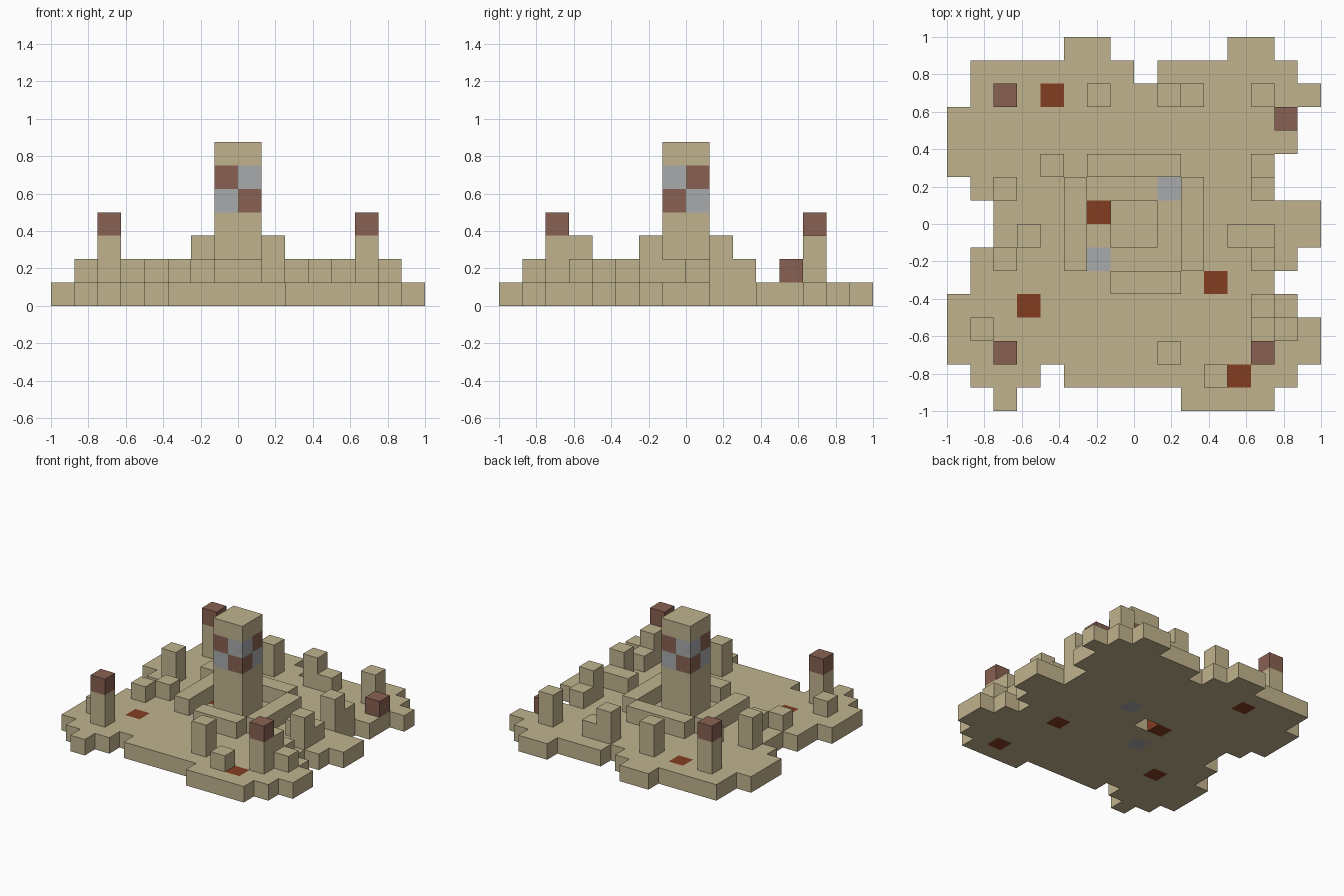
import bpy, bmesh
from mathutils import Vector

cube = bpy.data.objects.get("Cube")
if cube:
    bpy.data.objects.remove(cube)

CELL = 0.125
SAND, CLAY, RUST, STONE = range(4)


def material(name, rgb):
    mat = bpy.data.materials.new(name)
    mat.use_nodes = True
    mat.diffuse_color = (*rgb, 1)
    mat.node_tree.nodes["Principled BSDF"].inputs["Base Color"].default_value = (*rgb, 1)
    return mat


MATS = [material("sand", (0.53, 0.45, 0.27)), material("clay_brown", (0.25, 0.12, 0.085)),
        material("rust", (0.23, 0.048, 0.015)), material("grey_stone", (0.39, 0.40, 0.41))]

# Each part maps a cell (column from left, row from back, level) to a colour
parts = {}


def column(part, col, row, low, high, colour=SAND):
    for level in range(low, high):
        parts.setdefault(part, {})[col, row, level] = colour


# Ragged ground slab, as first and last column of each strip, back to front
STRIPS = [[(5, 6), (12, 13)], [(1, 7), (9, 14)], [(1, 15)], [(0, 14)], [(0, 14)],
          [(0, 13)], [(1, 13)], [(2, 15)], [(2, 15)], [(1, 14)], [(1, 13)],
          [(0, 14)], [(0, 15)], [(0, 15)], [(1, 3), (5, 14)], [(2, 2), (10, 13)]]
for row, spans in enumerate(STRIPS):
    for first, last in spans:
        for col in range(first, last + 1):
            column("ground_slab", col, row, 0, 1)

# Coloured tiles set into the ground, and the pit under the tower
for col, row in [(4, 2), (6, 7), (11, 10), (3, 11), (12, 14)]:
    column("ground_slab", col, row, 0, 1, RUST)
for col, row in [(9, 6), (6, 9)]:
    column("ground_slab", col, row, 0, 1, STONE)
del parts["ground_slab"][7, 7, 0]

# Central tower with a chequered band
for col in (7, 8):
    for row in (7, 8):
        column("tower", col, row, 1, 7)
        for level in (4, 5):
            chequer = CLAY if (col + row + level) % 2 == 0 else STONE
            column("tower", col, row, level, level + 1, chequer)

# Low walls round the tower
for i in range(6, 10):
    column("inner_wall", 5, i, 1, 2)
    column("inner_wall", 10, i, 1, 2)
    column("inner_wall", i, 5, 1, 2)
    if i > 6:
        column("inner_wall", i, 10, 1, 2)

# Corner turrets with clay caps
for col, row in [(2, 2), (2, 13), (13, 13)]:
    column("corner_turret", col, row, 1, 3)
    column("corner_turret", col, row, 3, 4, CLAY)
column("clay_block", 14, 3, 1, 2, CLAY)

# Tall posts and low ruined blocks
for col, row in [(6, 2), (9, 2), (13, 2), (2, 6), (13, 6), (13, 9), (9, 13), (13, 12)]:
    column("tall_post", col, row, 1, 3)
for col, row in [(10, 2), (4, 5), (13, 5), (3, 8), (2, 9), (12, 8), (13, 8),
                 (13, 11), (14, 12), (1, 12), (11, 14)]:
    column("low_block", col, row, 1, 2)

filled = {cell for cells in parts.values() for cell in cells}


def build(name, cells):
    bm = bmesh.new()
    for cell, colour in cells.items():
        for axis in range(3):
            for sign in (-1, 1):
                beside = list(cell)
                beside[axis] += sign
                if tuple(beside) in filled:
                    continue
                n, u, v = Vector(), Vector(), Vector()
                n[axis], u[(axis + 1) % 3], v[(axis + 2) % 3] = sign, sign, 1
                mid = Vector((cell[0] - 7.5, 7.5 - cell[1], cell[2] + 0.5))
                # Rows run towards the front, so the y side flips
                if axis == 1:
                    n, u = -n, -u
                corners = [mid + (n + a * u + b * v) / 2
                           for a, b in ((-1, -1), (1, -1), (1, 1), (-1, 1))]
                face = bm.faces.new([bm.verts.new(c * CELL) for c in corners])
                face.material_index = colour
    bmesh.ops.remove_doubles(bm, verts=bm.verts[:], dist=0.001)
    mesh = bpy.data.meshes.new(name)
    bm.to_mesh(mesh)
    bm.free()
    for mat in MATS:
        mesh.materials.append(mat)
    bpy.context.collection.objects.link(bpy.data.objects.new(name, mesh))


for name, cells in parts.items():
    build(name, cells)
